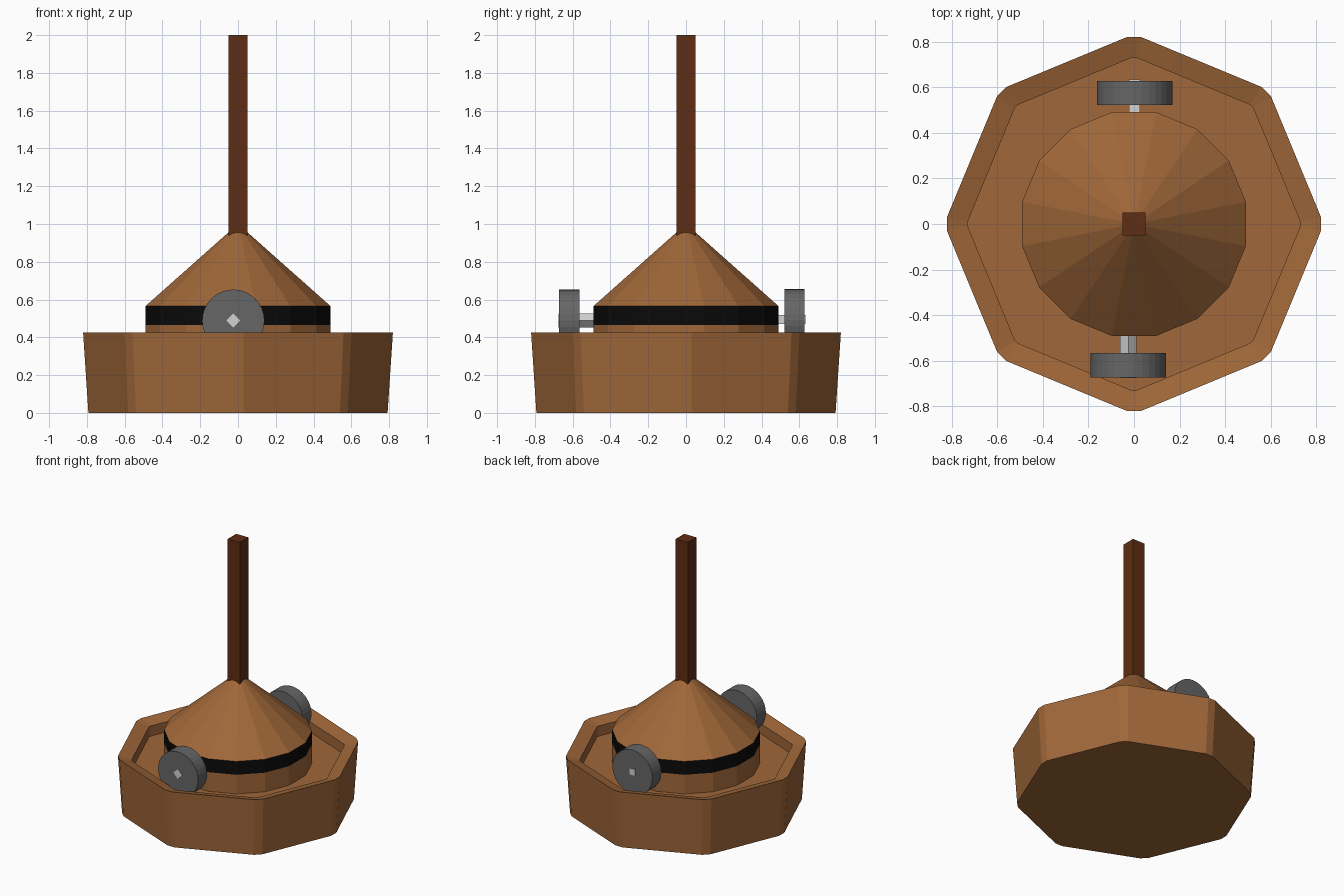
import bpy, bmesh, math
from mathutils import Vector, Matrix

if "Cube" in bpy.data.objects:
    bpy.data.objects.remove(bpy.data.objects["Cube"])


def mat(name, rgb):
    m = bpy.data.materials.new(name)
    m.diffuse_color = (*rgb, 1)
    m.use_nodes = True
    m.node_tree.nodes["Principled BSDF"].inputs["Base Color"].default_value = m.diffuse_color
    return m


WOOD = mat("light wood", (0.35, 0.136, 0.041))
DARK = mat("dark wood", (0.114, 0.027, 0.0065))
BLACK = mat("black band", (0.003, 0.003, 0.003))
GREY = mat("wheel grey", (0.133, 0.133, 0.133))
METAL = mat("pale metal", (0.65, 0.65, 0.65))


def finish(name, bm, mats):
    bmesh.ops.recalc_face_normals(bm, faces=bm.faces[:])
    me = bpy.data.meshes.new(name)
    bm.to_mesh(me)
    bm.free()
    for m in mats:
        me.materials.append(m)
    ob = bpy.data.objects.new(name, me)
    bpy.context.collection.objects.link(ob)
    return ob


def loft(name, rings, mats, band=None):
    """Skin a stack of point rings, cap both ends; band = index of the skin strip using slot 1."""
    bm = bmesh.new()
    vr = [[bm.verts.new(p) for p in ring] for ring in rings]
    n = len(vr[0])
    for k, (a, b) in enumerate(zip(vr, vr[1:])):
        for i in range(n):
            j = (i + 1) % n
            f = bm.faces.new((a[i], a[j], b[j], b[i]))
            f.material_index = 1 if k == band else 0
    bm.faces.new(vr[0])
    bm.faces.new(vr[-1])
    return finish(name, bm, mats)


def polygon(r, z, n, start):
    return [(r * math.cos(start + i * math.tau / n), r * math.sin(start + i * math.tau / n), z)
            for i in range(n)]


def octagon(r, h, z):
    """Octagon whose corners are cut to a flat of half-width h."""
    pts = []
    for i in range(8):
        a = i * math.tau / 8
        d, t = Vector((math.cos(a), math.sin(a), 0)), Vector((-math.sin(a), math.cos(a), 0))
        pts += [d * r - t * h + Vector((0, 0, z)), d * r + t * h + Vector((0, 0, z))]
    return pts


def rod(name, x, z, y0, y1, r, n, start, material):
    """Prism lying along y."""
    rings = [[(x + p[0], y, z + p[1]) for p in polygon(r, 0, n, start)] for y in (y0, y1)]
    return loft(name, rings, [material])


# Tray: tapered octagon, inward-sloping rim, sunken floor
loft("tray", [octagon(0.792, 0.029, 0), octagon(0.82, 0.03, 0.425),
              octagon(0.73, 0.008, 0.398), octagon(0.73, 0.008, 0.322)], [WOOD])

# Conical hub with black band
s = math.pi / 16
loft("hub", [polygon(r, z, 16, s) for r, z in
             ((0.5, 0.31), (0.5, 0.465), (0.5, 0.565), (0.012, 0.99))], [WOOD, BLACK], band=1)

# Square pole
loft("pole", [polygon(0.05 * math.sqrt(2), z, 4, math.pi / 4) for z in (0.85, 2.0)], [DARK])

# Wheels and axles
rod("front_wheel", -0.025, 0.488, -0.672, -0.565, 0.165, 32, 0, GREY)
rod("back_wheel", 0.003, 0.491, 0.522, 0.628, 0.165, 32, 0, GREY)
rod("front_axle", -0.025, 0.49, -0.675, -0.4, 0.037, 4, 0, METAL)
rod("back_axle", 0.002, 0.494, 0.4, 0.633, 0.033, 4, math.pi / 4, METAL)
